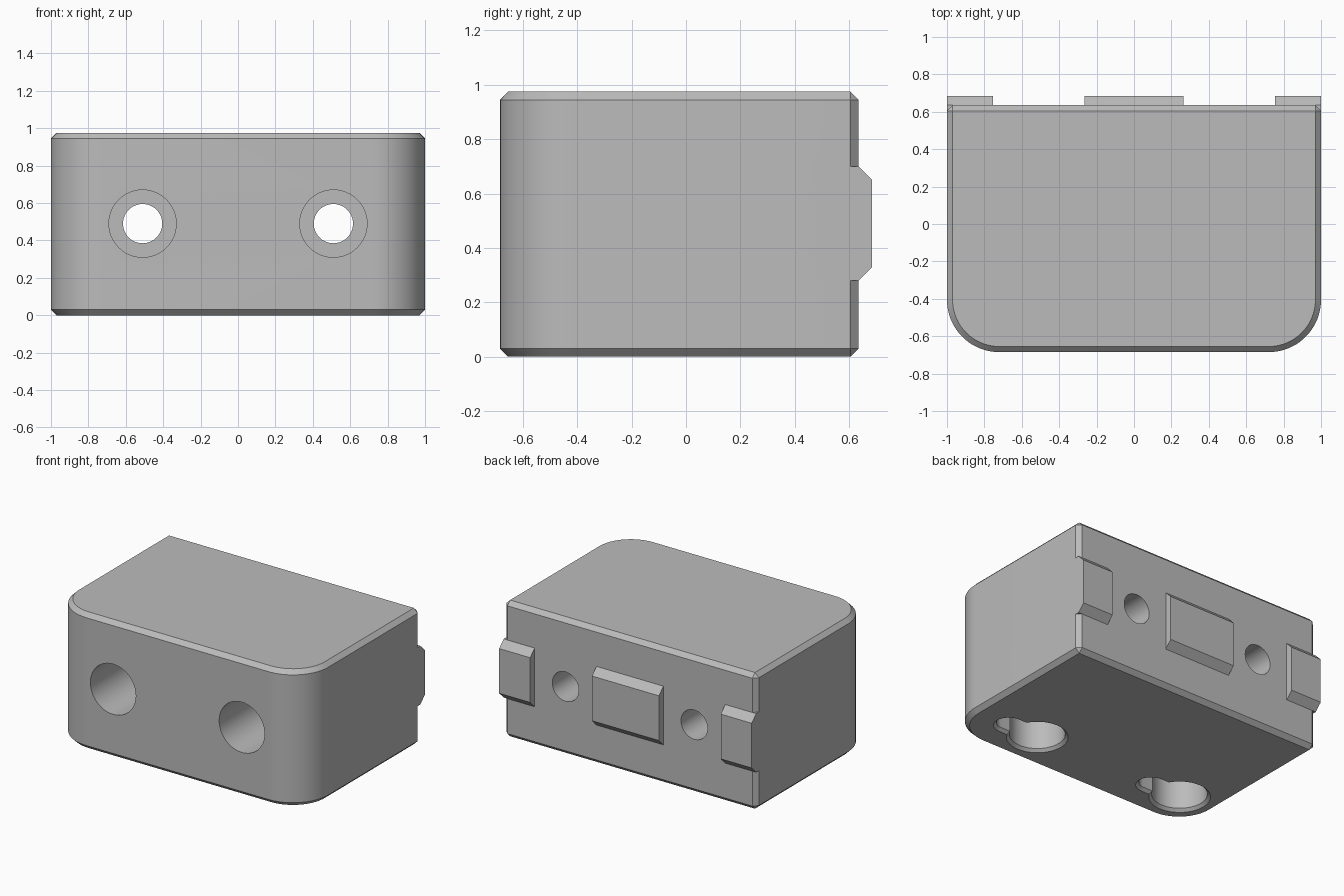
import bpy, bmesh
from math import sin, cos, asin, pi, radians

old = bpy.data.objects.get("Cube")
if old:
    bpy.data.objects.remove(old, do_unlink=True)

grey = bpy.data.materials.new("plain grey")
grey.use_nodes = True
grey.diffuse_color = (0.5, 0.5, 0.5, 1)
grey.node_tree.nodes["Principled BSDF"].inputs["Base Color"].default_value = (0.5, 0.5, 0.5, 1)


def arc(cx, cy, r, a0, a1, steps):
    return [(cx + r * cos(a0 + (a1 - a0) * i / steps),
             cy + r * sin(a0 + (a1 - a0) * i / steps)) for i in range(steps + 1)]


def loft(name, loops, bevel_rule=None, width=0):
    """Skin matching loops of 3D points, cap both ends, optionally chamfer edges."""
    bm = bmesh.new()
    rings = [[bm.verts.new(p) for p in loop] for loop in loops]
    n = len(rings[0])
    for a, b in zip(rings, rings[1:]):
        for i in range(n):
            bm.faces.new((a[i], a[(i + 1) % n], b[(i + 1) % n], b[i]))
    bm.faces.new(rings[0])
    bm.faces.new(rings[-1])
    bmesh.ops.recalc_face_normals(bm, faces=bm.faces)
    if bevel_rule:
        bmesh.ops.bevel(bm, geom=[e for e in bm.edges if bevel_rule(e)],
                        offset=width, segments=1, affect='EDGES')
    mesh = bpy.data.meshes.new(name)
    bm.to_mesh(mesh)
    bm.free()
    mesh.materials.append(grey)
    obj = bpy.data.objects.new(name, mesh)
    bpy.context.collection.objects.link(obj)
    return obj


def combine(target, tool, operation):
    mod = target.modifiers.new(operation.lower(), 'BOOLEAN')
    mod.operation, mod.solver, mod.object = operation, 'EXACT', tool
    bpy.context.view_layer.objects.active = target
    bpy.ops.object.modifier_apply(modifier=mod.name)
    bpy.data.objects.remove(tool, do_unlink=True)


# Main block: rounded front corners, chamfered rims and rear uprights
FRONT, BACK, TOP, R = -0.685, 0.635, 0.975, 0.28
outline = ([(1, BACK), (-1, BACK)]
           + arc(R - 1, FRONT + R, R, pi, 1.5 * pi, 20)
           + arc(1 - R, FRONT + R, R, 1.5 * pi, 2 * pi, 20))


def chamfered(edge):
    a, b = (v.co for v in edge.verts)
    return abs(a.z - b.z) < 0.001 or a.y + b.y > 2 * BACK - 0.001


block = loft("mount_block", [[(x, y, z) for x, y in outline] for z in (0, TOP)],
             chamfered, 0.03)

# Rear locating lugs with sloped tops and bottoms
lug = [(0.55, 0.28), (BACK, 0.28), (0.685, 0.33),
       (0.685, 0.65), (BACK, 0.70), (0.55, 0.70)]
for x0, x1 in ((-1, -0.755), (-0.265, 0.265), (0.755, 1)):
    combine(block, loft("lug", [[(x, y, z) for y, z in lug] for x in (x0, x1)]), 'UNION')

# Counterbored screw holes running front to back
for cx in (-0.51, 0.51):
    for r, y0, y1 in ((0.18, -0.8, 0.25), (0.105, 0, 0.8)):
        circle = arc(cx, 0.49, r, 0, 2 * pi, 48)[:-1]
        combine(block, loft("bore", [[(x, y, z) for x, z in circle] for y in (y0, y1)]),
                'DIFFERENCE')


# Keyhole hanger pockets in the underside
def keyhole(cx, cy, grow):
    big, small = 0.18 + grow, 0.08 + grow
    a = asin(small / big)
    return (arc(cx, cy, big, a, 2 * pi - a, 40)
            + arc(cx + 0.24, cy, small, -pi / 2, pi / 2, 16))


for cx in (-0.72, 0.48):
    levels = ((-0.02, 0.04), (0.02, 0), (0.27, 0))
    combine(block, loft("pocket", [[(x, y, z) for x, y in keyhole(cx, -0.4, g)]
                                   for z, g in levels]), 'DIFFERENCE')

bpy.ops.object.select_all(action='DESELECT')
block.select_set(True)
bpy.context.view_layer.objects.active = block
bpy.ops.object.shade_smooth_by_angle(angle=radians(25))
